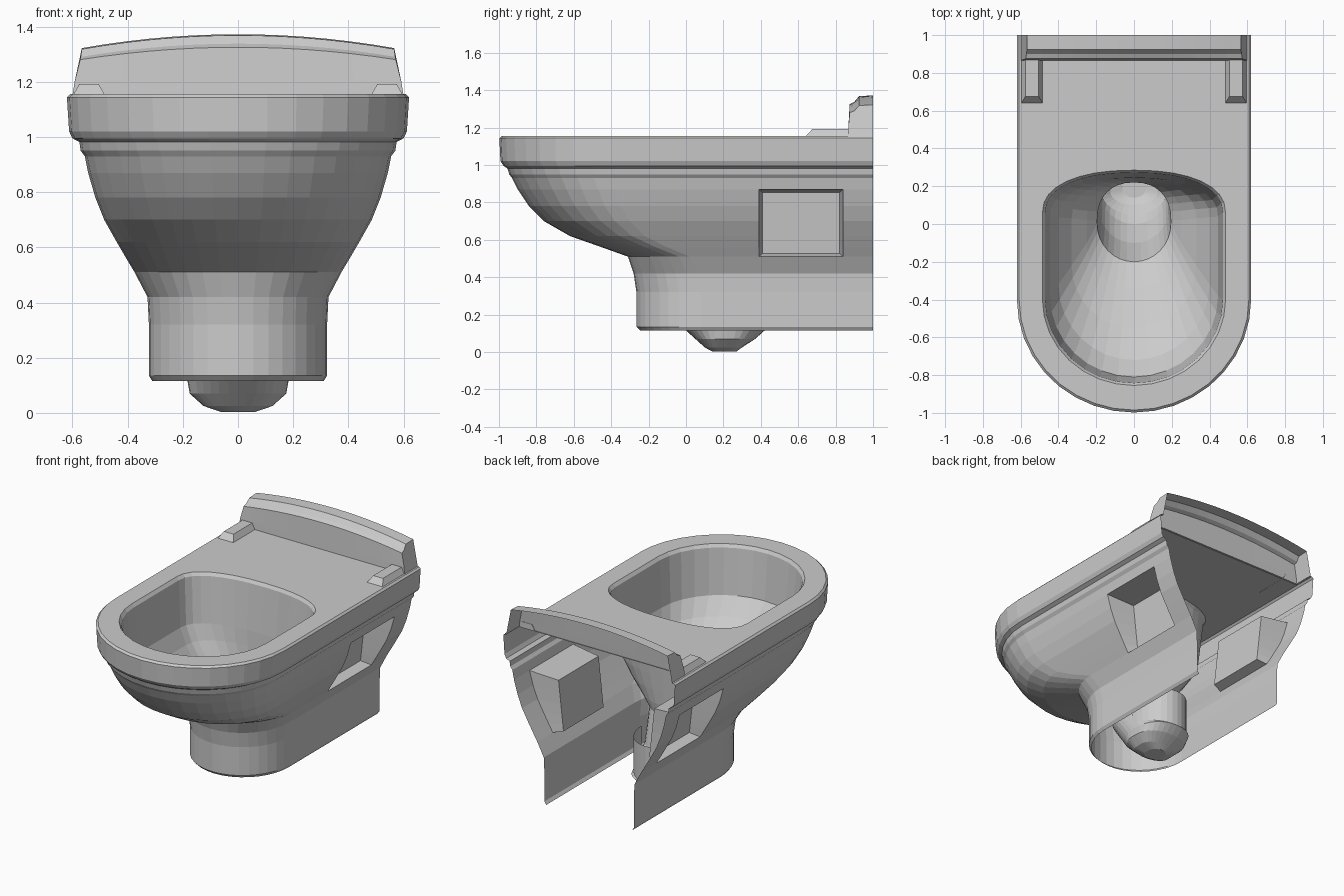
import bpy, bmesh, math

if "Cube" in bpy.data.objects:
    bpy.data.objects.remove(bpy.data.objects["Cube"])

mat = bpy.data.materials.new("glazed grey")
mat.diffuse_color = (0.6, 0.6, 0.6, 1)
mat.use_nodes = True
mat.node_tree.nodes["Principled BSDF"].inputs["Base Color"].default_value = mat.diffuse_color


def finish(name, bm):
    me = bpy.data.meshes.new(name)
    bm.to_mesh(me)
    bm.free()
    me.materials.append(mat)
    ob = bpy.data.objects.new(name, me)
    bpy.context.collection.objects.link(ob)
    return ob


def loft(bm, rows, closed=False):
    """Skin a list of point rows with quads, return the vertex grid."""
    grid = [[bm.verts.new(p) for p in r] for r in rows]
    for a, b in zip(grid, grid[1:]):
        n = len(a)
        for j in range(n if closed else n - 1):
            k = (j + 1) % n
            bm.faces.new((a[j], a[k], b[k], b[j]))
    return grid


SEG = 18
BACK = (1.0, 0.87, 0.84, 0.39)


def u_row(z, w, yf, cf):
    """U-shaped plan section: straight sides, elliptical front."""
    arc = [(w * math.cos(math.pi * i / SEG),
            cf - (cf - yf) * math.sin(math.pi * i / SEG), z) for i in range(SEG + 1)]
    return ([(w, y, z) for y in BACK] + arc + [(-w, y, z) for y in reversed(BACK)])


def oval(z, hw, yf, cf, cb, yb, e=0.88):
    """Oval ring: squarish back half, elliptical front half."""
    h = 16
    back = [(hw * math.copysign(abs(math.cos(math.pi * i / h)) ** e, h / 2 - i),
             cb + (yb - cb) * max(0, math.sin(math.pi * i / h)) ** e, z) for i in range(h + 1)]
    front = [(-hw * math.cos(math.pi * i / h),
              cf - (cf - yf) * math.sin(math.pi * i / h), z) for i in range(h + 1)]
    if abs(cf - cb) < 1e-4:
        cf -= 0.002
        front = [(x, y - 0.002, z) for x, y, z in front]
    return back + front


# outer shell: z, half width, front y, centre of the front arc
SHELL = [(1.155, .608, -.985, -.4), (1.143, .62, -.998, -.4), (1.02, .612, -.992, -.4),
         (.995, .60, -.975, -.4), (.982, .575, -.955, -.4), (.95, .57, -.945, -.4),
         (.93, .555, -.93, -.4), (.87, .543, -.90, -.38), (.78, .517, -.84, -.35),
         (.70, .485, -.76, -.30), (.62, .44, -.62, -.22), (.56, .405, -.45, -.1),
         (.51, .375, -.31, .02), (.42, .328, -.28, .06), (.32, .323, -.265, .08),
         (.135, .323, -.265, .08), (.115, .31, -.245, .08)]
bm = bmesh.new()
loft(bm, [u_row(*r) for r in SHELL])

# side pockets: push the side windows inward
for s in (1, -1):
    win = []
    for f in bm.faces:
        c = f.calc_center_median()
        if c.x * s > 0 and .39 < c.y < .84 and .51 < c.z < .87 and \
                all(.38 < v.co.y < .85 for v in f.verts):
            win.append(f)
    ext = bmesh.ops.extrude_face_region(bm, geom=win)["geom"]
    for v in [g for g in ext if isinstance(g, bmesh.types.BMVert)]:
        v.co.x = s * (.31 + .1 * (v.co.z - .51))
        v.co.y = .615 + (v.co.y - .615) * .92
        v.co.z = .69 + (v.co.z - .69) * .9
    bmesh.ops.delete(bm, geom=[f for f in win if f.is_valid], context='FACES')
finish("outer_shell", bm)

# bowl with drain and rounded trap bottom
BOWL = [(1.155, .485, -.855, -.4, .06, .285), (1.135, .47, -.842, -.4, .06, .272),
        (.84, .445, -.81, -.38, .04, .245), (.74, .40, -.72, -.32, .035, .24),
        (.64, .33, -.55, -.22, .03, .235), (.55, .25, -.34, -.1, .02, .23),
        (.48, .195, -.2, 0, .02, .22), (.26, .185, -.1, .08, .1, .27),
        (.115, .183, 0, .19, .22, .42), (.07, .175, .05, .18, .22, .37),
        (.025, .125, .1, .17, .22, .30), (.003, .06, .14, .18, .21, .27)]
bm = bmesh.new()
grid = loft(bm, [oval(*r) for r in BOWL], closed=True)
bm.faces.new(grid[-1])
bmesh.ops.remove_doubles(bm, verts=bm.verts, dist=.0005)
finish("bowl", bm)

# open trap outlet behind the drain
bm = bmesh.new()
loft(bm, [[p for p in oval(z, .183, 0, .19, .2, .42, 1)[:17]] for z in (.36, .23, .115)])
finish("trap_outlet", bm)

# flat deck around the bowl opening
bm = bmesh.new()
edges = []
for pts in (u_row(*SHELL[0])[1:-1], oval(*BOWL[0])):
    clean = []
    for p in pts:
        if not clean or math.dist(p, clean[-1]) > .001:
            clean.append(p)
    vs = [bm.verts.new(p) for p in clean]
    edges += [bm.edges.new((vs[i], vs[(i + 1) % len(vs)])) for i in range(len(vs))]
bmesh.ops.triangle_fill(bm, use_beauty=True, use_dissolve=False, edges=edges, normal=(0, 0, 1))
finish("deck", bm)

# arched rear panel: y, centre z, half width, drop at the ends
PANEL = [(.865, 1.15, .60, 0), (.868, 1.2, .592, 0), (.875, 1.325, .572, .045),
         (.90, 1.338, .57, .048), (.925, 1.368, .566, .05), (1.0, 1.372, .566, .05)]
bm = bmesh.new()
N = 14
grid = loft(bm, [[(w * (2 * i / N - 1), y, z - d * (2 * i / N - 1) ** 2) for i in range(N + 1)]
                 for y, z, w, d in PANEL])
for k, s in ((0, -1), (-1, 1)):
    ring = [r[k] for r in grid] + [bm.verts.new((s * .60, 1.0, 1.15))]
    bm.faces.new(ring if s < 0 else ring[::-1])
    # narrow ledge joining the panel to the rim
    q = [bm.verts.new(p) for p in ((s * .595, .865, 1.155), (s * .61, .865, 1.155),
                                   (s * .61, 1.0, 1.155), (s * .595, 1.0, 1.155))]
    bm.faces.new(q if s > 0 else q[::-1])
finish("rear_panel", bm)

# seat hinge blocks with sloped sides
for s, side in ((1, "right"), (-1, "left")):
    bm = bmesh.new()
    bmesh.ops.create_cube(bm, size=1)
    for v in bm.verts:
        top = v.co.z > 0
        x = (.575 if top else .597) if v.co.x > 0 else (.505 if top else .483)
        y = .87 if v.co.y > 0 else (.675 if top else .64)
        v.co = (s * x, y, 1.192 if top else 1.153)
    bmesh.ops.recalc_face_normals(bm, faces=bm.faces)
    finish(side + "_hinge_block", bm)
